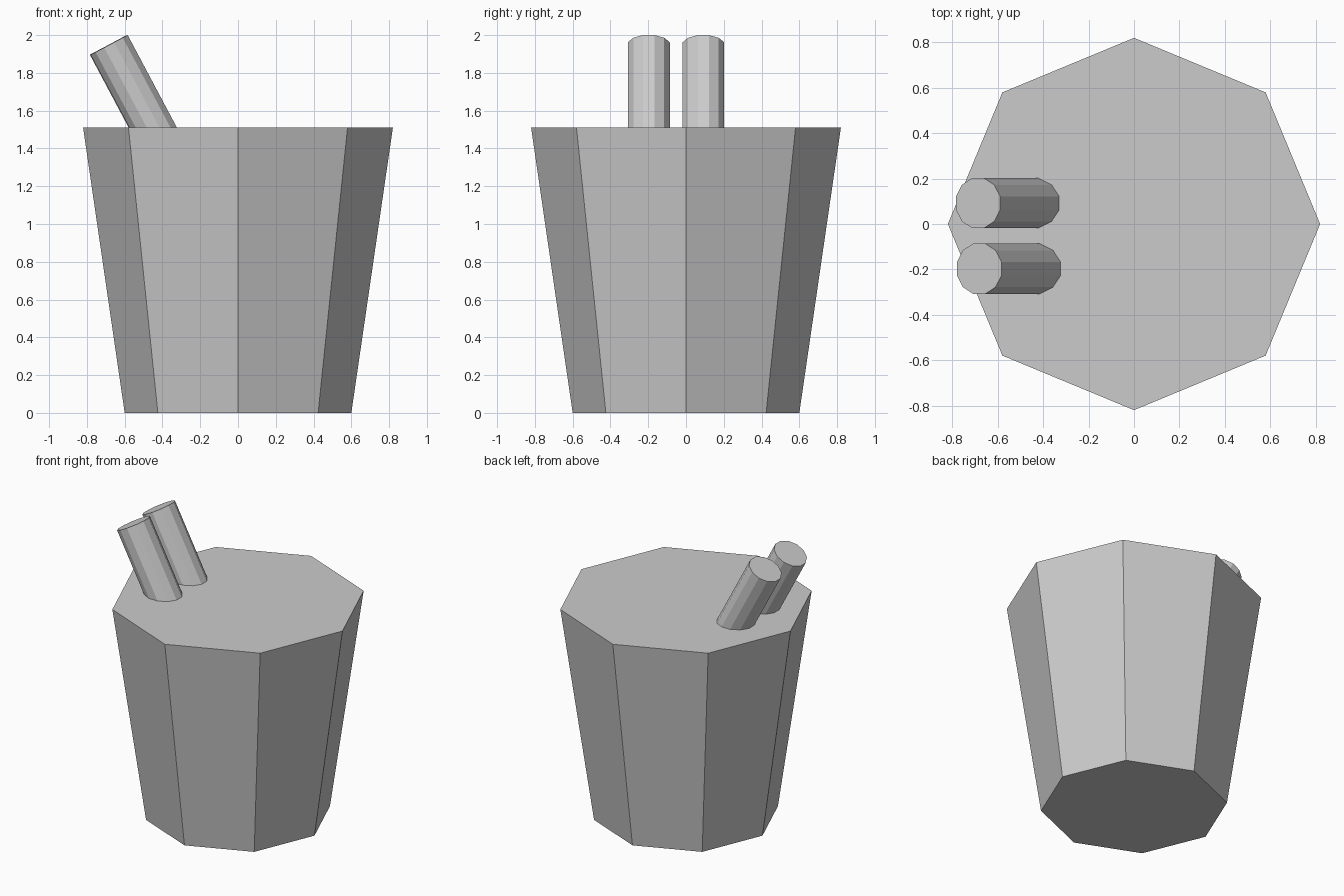
import bpy, math
from mathutils import Vector, Matrix

if "Cube" in bpy.data.objects:
    bpy.data.objects.remove(bpy.data.objects["Cube"])

grey = bpy.data.materials.new("plain grey")
grey.diffuse_color = (0.6, 0.6, 0.6, 1)
grey.use_nodes = True
grey.node_tree.nodes["Principled BSDF"].inputs["Base Color"].default_value = grey.diffuse_color


def finish(name):
    obj = bpy.context.object
    obj.name = name
    obj.data.materials.append(grey)
    return obj


# Tapered eight-sided cup, corners on the axes
CUP_H = 1.51
bpy.ops.mesh.primitive_cone_add(vertices=8, radius1=0.6, radius2=0.82,
                                depth=CUP_H, location=(0, 0, CUP_H / 2))
finish("cup")

# Two straws leaning to the left, sunk slightly into the cup top
TILT = math.radians(28)
LENGTH = 0.75
axis = Vector((-math.sin(TILT), 0, math.cos(TILT)))
for name, x, y, r in (("back_straw", -0.687, 0.092, 0.114),
                      ("front_straw", -0.682, -0.197, 0.115)):
    tip = Vector((x, y, 1.948))
    bpy.ops.mesh.primitive_cylinder_add(vertices=12, radius=r, depth=LENGTH)
    straw = finish(name)
    # Turn a flat side outward, then lean the straw
    straw.data.transform(Matrix.Rotation(math.radians(15), 4, 'Z'))
    straw.rotation_euler = (0, -TILT, 0)
    straw.location = tip - axis * LENGTH / 2
